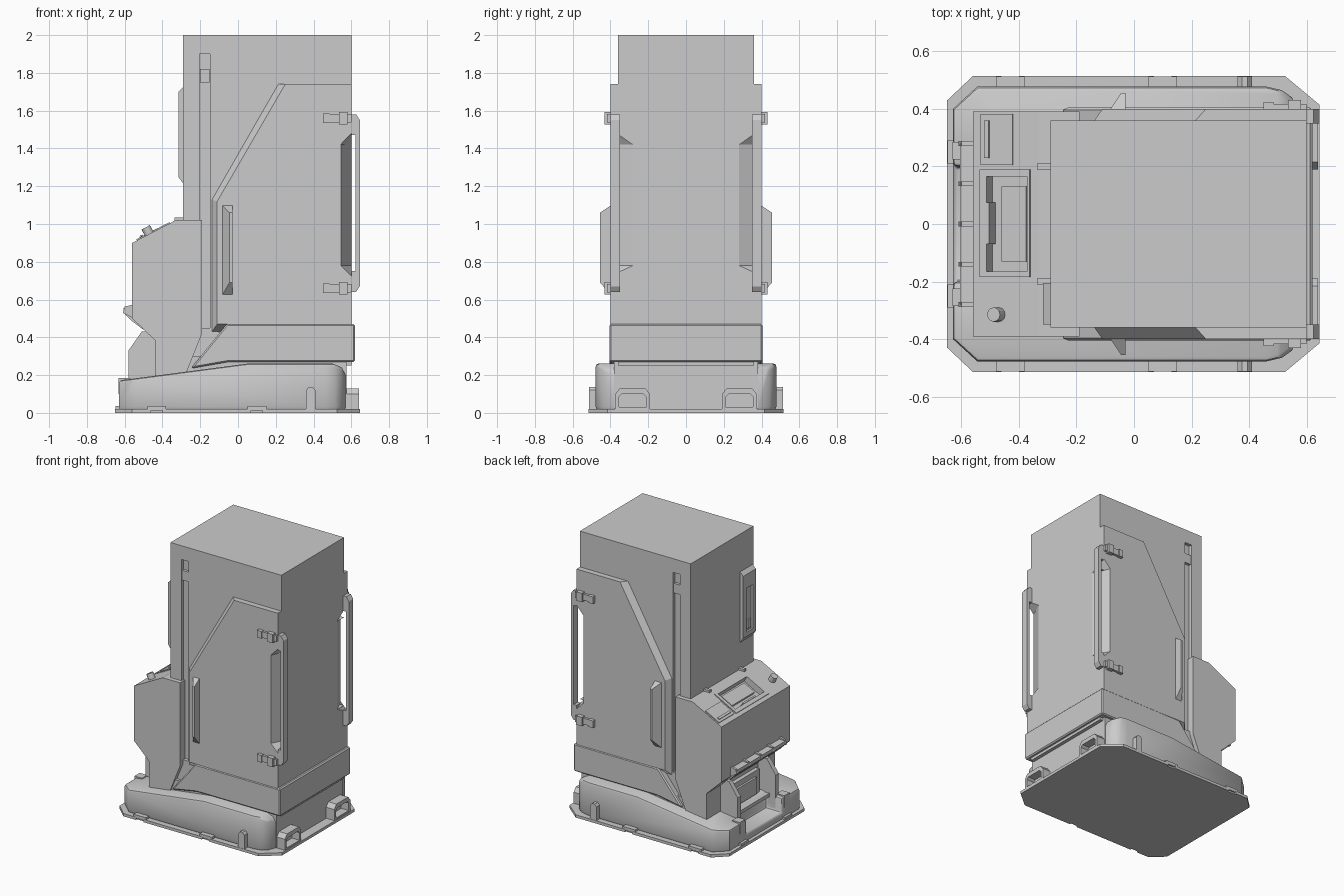
import bpy, bmesh, math
from mathutils import Vector

if "Cube" in bpy.data.objects:
    bpy.data.objects.remove(bpy.data.objects["Cube"], do_unlink=True)

grey = bpy.data.materials.new("light_grey")
grey.use_nodes = True
COLOUR = (0.6, 0.6, 0.6, 1)
grey.diffuse_color = COLOUR
grey.node_tree.nodes["Principled BSDF"].inputs["Base Color"].default_value = COLOUR


def loft(name, lower, upper, lo, hi, axis="y"):
    """Solid between two matching outlines placed at lo and hi along an axis."""
    def place(p, d):
        return {"x": (d, *p), "y": (p[0], d, p[1]), "z": (*p, d)}[axis]
    bm = bmesh.new()
    a = [bm.verts.new(place(p, lo)) for p in lower]
    b = [bm.verts.new(place(p, hi)) for p in upper]
    bm.faces.new(a)
    bm.faces.new(b)
    n = len(a)
    for i in range(n):
        j = (i + 1) % n
        bm.faces.new((a[i], a[j], b[j], b[i]))
    bmesh.ops.recalc_face_normals(bm, faces=bm.faces)
    mesh = bpy.data.meshes.new(name)
    bm.to_mesh(mesh)
    bm.free()
    mesh.materials.append(grey)
    ob = bpy.data.objects.new(name, mesh)
    bpy.context.collection.objects.link(ob)
    return ob


def prism(name, pts, lo, hi, axis="y"):
    return loft(name, pts, pts, lo, hi, axis)


def box(name, x0, x1, y0, y1, z0, z1):
    return prism(name, [(x0, y0), (x1, y0), (x1, y1), (x0, y1)], z0, z1, "z")


def apply(ob, kind, **settings):
    mod = ob.modifiers.new(kind, kind)
    for key, value in settings.items():
        setattr(mod, key, value)
    bpy.context.view_layer.objects.active = ob
    bpy.ops.object.modifier_apply(modifier=mod.name)


def cut(ob, cutter, operation="DIFFERENCE", keep=False):
    apply(ob, "BOOLEAN", object=cutter, operation=operation, solver="EXACT")
    if not keep:
        bpy.data.objects.remove(cutter, do_unlink=True)


def mirrored(half):
    """Close a half outline (y > 0) across the x axis."""
    return half + [(x, -y) for x, y in reversed(half)]


# Base plate with notched rim
plate = prism("base_plate", mirrored([(-.65, .43), (-.56, .515), (.525, .515), (.645, .415)]), 0, .02, "z")
for s in (-1, 1):
    for x in (-.43, .10):
        box("rim_clip", x - .05, x + .05, s * .495 - .018, s * .495 + .018, .012, .036)
        cut(plate, box("notch", x - .03, x + .03, s * .515 - .012, s * .515 + .012, -.1, .1))
    box("front_rim_clip", -.648, -.61, s * .25 - .04, s * .25 + .04, .012, .036)

# Sloped skirt with rounded rear corners
skirt = prism("base_skirt", mirrored([(-.63, .4), (-.545, .478), (.46, .478), (.515, .465),
                                      (.55, .44), (.57, .38)]), .015, .4, "z")
cut(skirt, prism("skirt_profile", [(-.7, 0), (.7, 0), (.57, .2), (.55, .24), (.5, .262), (.06, .262),
                                   (-.58, .178), (-.7, .165)], -.6, .6), "INTERSECT")
cut(skirt, box("front_opening", -.7, -.5, -.2, .2, .07, .5))
apply(skirt, "BEVEL", width=.016, segments=2, limit_method="ANGLE", angle_limit=math.radians(50))
bpy.ops.object.select_all(action="DESELECT")
skirt.select_set(True)
bpy.context.view_layer.objects.active = skirt
bpy.ops.object.shade_smooth_by_angle(angle=math.radians(40))
box("base_core", -.4, .575, -.38, .38, .015, .3)

# Cabinet with side grooves
body = box("cabinet", -.29, .6, -.36, .36, .25, 2)
panels = []
for s in (-1, 1):
    cut(body, box("groove", -.203, -.147, s * .36 - .025, s * .36 + .025, .45, 1.9))
    box("groove_block", -.2, -.15, s * .345 - .01, s * .345 + .01, 1.75, 1.82)
    # Raised side panel with slanted edge
    panels.append(loft("side_panel",
                       [(.6, .46), (.6, 1.74), (.205, 1.74), (-.145, 1.13), (-.145, .42)],
                       [(.6, .46), (.6, 1.74), (.25, 1.74), (-.11, 1.12), (-.11, .47)],
                       s * .35, s * .4))

# Corner hand pockets, guard bars, hinges and grips
for s, panel in zip((-1, 1), panels):
    def pocket():
        wide = [(.54, s * .41), (.61, s * .26), (.7, s * .3), (.7, s * .5), (.54, s * .5)]
        return prism("pocket", wide, .78, 1.42, "z")

    def pocket_end(z_in, z_out):
        wide = [(.54, s * .41), (.61, s * .26), (.7, s * .3), (.7, s * .5), (.54, s * .5)]
        tight = [(.6, s * .41), (.61, s * .345), (.7, s * .35), (.7, s * .5), (.6, s * .5)]
        ends = (wide, tight) if z_in < z_out else (tight, wide)
        return loft("pocket_end", *ends, *sorted((z_in, z_out)), "z")
    for part in (body, panel):
        cut(part, pocket())
        cut(part, pocket_end(1.42, 1.48))
        cut(part, pocket_end(.78, .72))
    bar = [(.6, .64), (.625, .64), (.645, .67), (.645, 1.55), (.625, 1.58), (.6, 1.58)]
    guard = prism("corner_guard", bar, s * .35, s * .4)
    cut(guard, box("guard_gap", .5, .622, s * .375 - .1, s * .375 + .1, .75, 1.47))
    for z in (.66, 1.56):
        box("hinge_plate", .45, .6, s * .405 - .012, s * .405 + .012, z - .022, z + .022)
        box("hinge_knuckle", .535, .58, s * .415 - .016, s * .415 + .016, z - .032, z + .032)
        box("hinge_tip", .45, .485, s * .41 - .014, s * .41 + .014, z - .026, z + .026)
    grip = prism("side_grip", [(-.085, s * .395), (-.045, s * .455), (-.03, s * .455), (-.03, s * .395)],
                 .62, 1.1, "z")
    for v in grip.data.vertices:
        if abs(v.co.y) > .42:
            v.co.z = 1.06 if v.co.z > .9 else .69

    # Rear tow loops and skirt fins
    loop = prism("rear_loop", [(s * .19, .015), (s * .19, .1), (s * .215, .13), (s * .35, .13),
                               (s * .375, .1), (s * .375, .015)], .56, .64, "x")
    cut(loop, prism("loop_hole", [(s * .21, .03), (s * .21, .085), (s * .225, .1), (s * .34, .1),
                                  (s * .355, .085), (s * .355, .03)], .58, .7, "x"))
    prism("skirt_fin", [(.36, .015), (.41, .015), (.41, .12), (.395, .137), (.375, .137), (.36, .12)],
          s * .47, s * .513)

# Belt around the lower cabinet
belt = prism("lower_belt", [(-.25, .235), (-.05, .27), (.62, .27), (.62, .47), (-.06, .47)], -.405, .405)
apply(belt, "BEVEL", width=.008, segments=1, limit_method="ANGLE")

# Console with display pocket on its slope
console = prism("console", [(-.56, .9), (-.33, 1.02), (-.19, 1.02), (-.19, .42), (-.27, .22), (-.27, .15),
                            (-.44, .15), (-.44, .385), (-.56, .5)], -.392, .392)
ALONG = Vector((.23, .12)).normalized()
UP = Vector((-ALONG.y, ALONG.x))


def on_slope(name, x0, x1, y0, y1, low, high):
    ends = [Vector((x, .9 + (x + .56) * .12 / .23)) for x in (x0, x1)]
    pts = [ends[0] + UP * low, ends[1] + UP * low, ends[1] + UP * high, ends[0] + UP * high]
    return prism(name, [tuple(p) for p in pts], y0, y1)


cut(console, on_slope("display_pocket", -.51, -.37, -.165, .165, -.04, .1))
frame = on_slope("display_frame", -.535, -.36, -.185, .19, -.005, .006)
cut(frame, on_slope("frame_hole", -.51, -.37, -.165, .165, -.1, .1))
on_slope("display_plate", -.47, -.385, -.13, .13, -.05, -.02)
on_slope("display_lip", -.51, -.5, -.07, .075, -.05, .01)
on_slope("keypad", -.53, -.42, .205, .382, -.005, .007)
on_slope("keypad_bar", -.515, -.5, .23, .36, 0, .014)
base = Vector((-.47, .947))
bpy.ops.mesh.primitive_cylinder_add(vertices=12, radius=.025, depth=.06,
                                    location=(base.x + UP.x * .01, -.315, base.y + UP.y * .01),
                                    rotation=(0, math.atan2(UP.x, UP.y), 0))
knob = bpy.context.object
knob.name = "knob"
knob.data.materials.append(grey)

# Console lip with ribs
prism("console_lip", [(-.56, .56), (-.605, .555), (-.605, .53), (-.56, .485), (-.5, .44), (-.5, .56)], -.28, .28)
for y in (-.28, -.14, 0, .14, .28):
    prism("lip_rib", [(-.55, .575), (-.6, .562), (-.61, .53), (-.55, .5)], y - .008, y + .008)

# Service bay below the console
box("bay_panel", -.47, -.42, -.17, .17, .07, .36)
box("bay_inset", -.485, -.46, -.12, .12, .2, .32)
box("bay_shelf", -.53, -.42, -.2, .2, .16, .185)
for s in (-1, 1):
    prism("bay_post", [(-.58, .06), (-.58, .33), (-.51, .43), (-.43, .43), (-.43, .06)], s * .2, s * .235)
    box("bay_bracket", -.632, -.57, s * .255 - .03, s * .255 + .03, .1, .185)
    box("hinge_block", -.335, -.28, s * .2 - .012, s * .2 + .012, 1.0, 1.035)

# Wall unit on the front of the cabinet
unit = prism("wall_unit", [(-.28, 1.735), (-.316, 1.7), (-.316, 1.25), (-.28, 1.2)], -.35, -.205)
cut(unit, box("unit_recess", -.4, -.303, -.315, -.24, 1.28, 1.6))
box("unit_latch", -.314, -.29, -.295, -.26, 1.3, 1.36)
